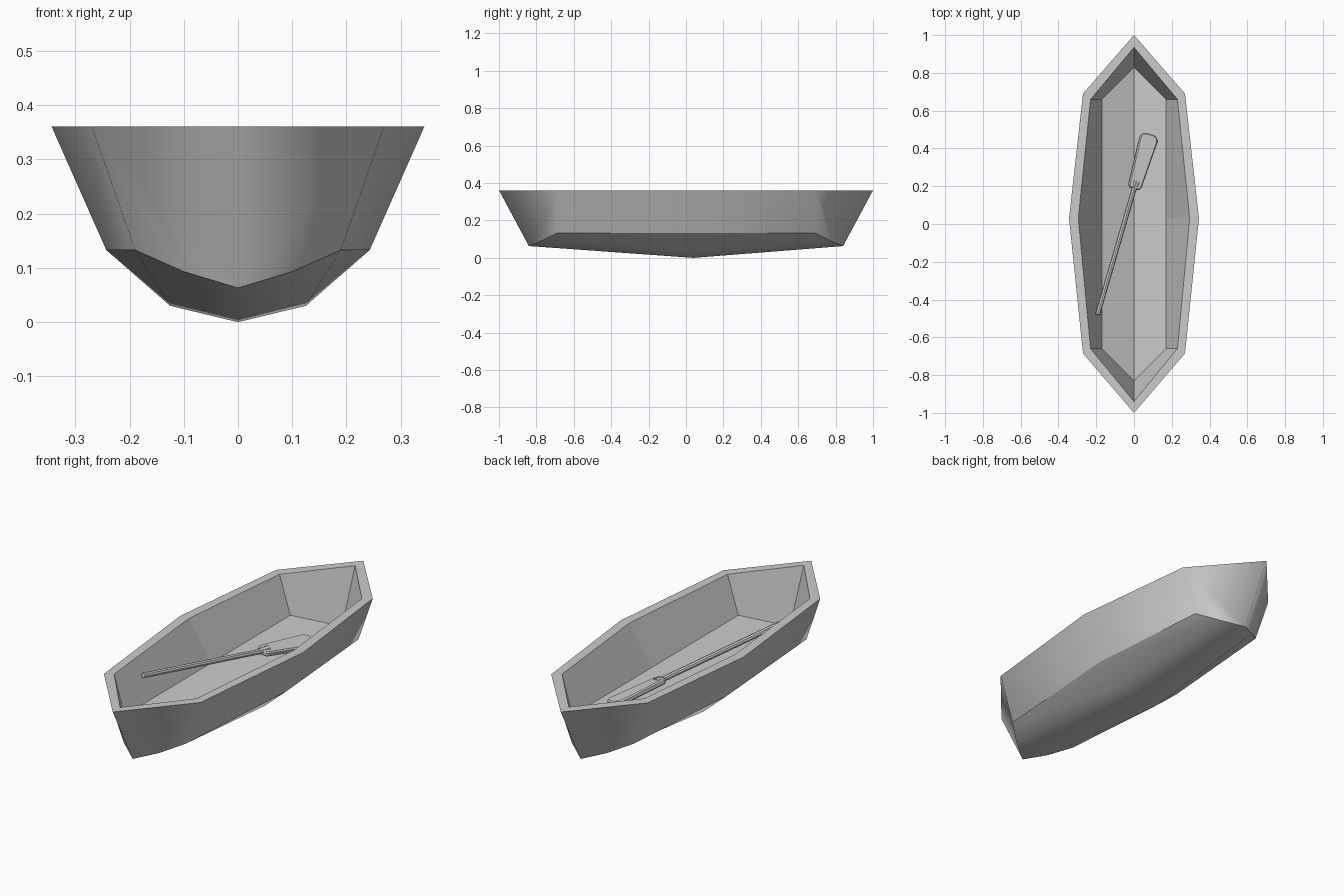
import bpy, bmesh, math
from mathutils import Matrix, Vector

if "Cube" in bpy.data.objects:
    bpy.data.objects.remove(bpy.data.objects["Cube"])


def finish(bm, name):
    bmesh.ops.recalc_face_normals(bm, faces=bm.faces)
    mesh = bpy.data.meshes.new(name)
    bm.to_mesh(mesh)
    bm.free()
    obj = bpy.data.objects.new(name, mesh)
    bpy.context.collection.objects.link(obj)
    return obj


# Hull: right-hand half outlines, listed bow to stern
rim = [(0, -1, .361), (.27, -.685, .361), (.344, .03, .361), (.27, .69, .361), (0, 1, .361)]
inner = [(0, -.94, .361), (.23, -.66, .361), (.295, .03, .361), (.23, .66, .361), (0, .935, .361)]
keel = [(0, -.84, .063), (0, .04, 0), (0, .84, .063)]
bilge = [(.1, -.77, .093), (.125, .04, .03), (.1, .77, .093)]
chine = [(.19, -.69, .133), (.243, .03, .133), (.19, .69, .133)]
floor_side = [(.17, -.66, .17), (.17, .03, .17), (.17, .66, .17)]
floor_mid = [(0, -.83, .095), (0, .03, .095), (0, .83, .095)]


def strip(a, b):
    return [[a[i], a[i + 1], b[i + 1], b[i]] for i in range(len(a) - 1)]


outside = strip(rim[1:4], chine)
outside += [[rim[0], rim[1], chine[0], bilge[0], keel[0]],
            [rim[4], rim[3], chine[2], bilge[2], keel[2]]]
bottom = strip(chine, bilge) + strip(bilge, keel)
inside = strip(inner[1:4], floor_side) + strip(floor_side, floor_mid)
inside += [[inner[0], inner[1], floor_side[0], floor_mid[0]],
           [inner[4], inner[3], floor_side[2], floor_mid[2]]]

bm = bmesh.new()
for group, polys in enumerate((outside, bottom, strip(rim, inner), inside)):
    for side in (1, -1):
        for poly in polys:
            f = bm.faces.new([bm.verts.new((x * side, y, z)) for x, y, z in poly])
            f.smooth = group < 2
            f.material_index = group
bmesh.ops.remove_doubles(bm, verts=bm.verts, dist=.0005)
# Crisp borders between outside, bottom, rim and inside
for e in bm.edges:
    if len({f.material_index for f in e.link_faces}) > 1:
        e.smooth = False
for f in bm.faces:
    f.material_index = 0
finish(bm, "boat_hull")

# Paddle frame: local y runs along the shaft, origin at the neck
end, neck = Vector((-.193, -.48, .295)), Vector((.0, .185, .215))
along = (neck - end).normalized()
across = along.cross(Vector((0, 0, 1))).normalized()
frame = Matrix((across, along, across.cross(along))).transposed().to_4x4()
frame.translation = neck


def rod(name, y0, y1, r0, r1):
    bm = bmesh.new()
    bmesh.ops.create_cone(bm, cap_ends=True, segments=8, radius1=r0, radius2=r1, depth=y1 - y0)
    turn = Matrix.Translation((0, (y0 + y1) / 2, 0)) @ Matrix.Rotation(-math.pi / 2, 4, 'X')
    bmesh.ops.transform(bm, matrix=frame @ turn, verts=bm.verts)
    return finish(bm, name)


length = (neck - end).length
rod("paddle_shaft", -length, .03, .013, .013)
rod("paddle_neck", -.01, .04, .014, .022)

# Paddle blade: slab with clipped corners, slightly rolled
half = [(.025, 0), (.036, .015), (.05, .27), (.045, .29), (.028, .305)]
outline = half + [(-x, y) for x, y in reversed(half)]
bm = bmesh.new()
face = bm.faces.new([bm.verts.new((x, y, -.013)) for x, y in outline])
top = bmesh.ops.extrude_face_region(bm, geom=[face])
verts = [v for v in top["geom"] if isinstance(v, bmesh.types.BMVert)]
bmesh.ops.translate(bm, vec=(0, 0, .026), verts=verts)
roll = Matrix.Rotation(math.radians(12), 4, 'Y')
bmesh.ops.transform(bm, matrix=frame @ roll, verts=bm.verts)
blade = finish(bm, "paddle_blade")
bev = blade.modifiers.new("soft_edge", 'BEVEL')
bev.width, bev.segments = .006, 1
